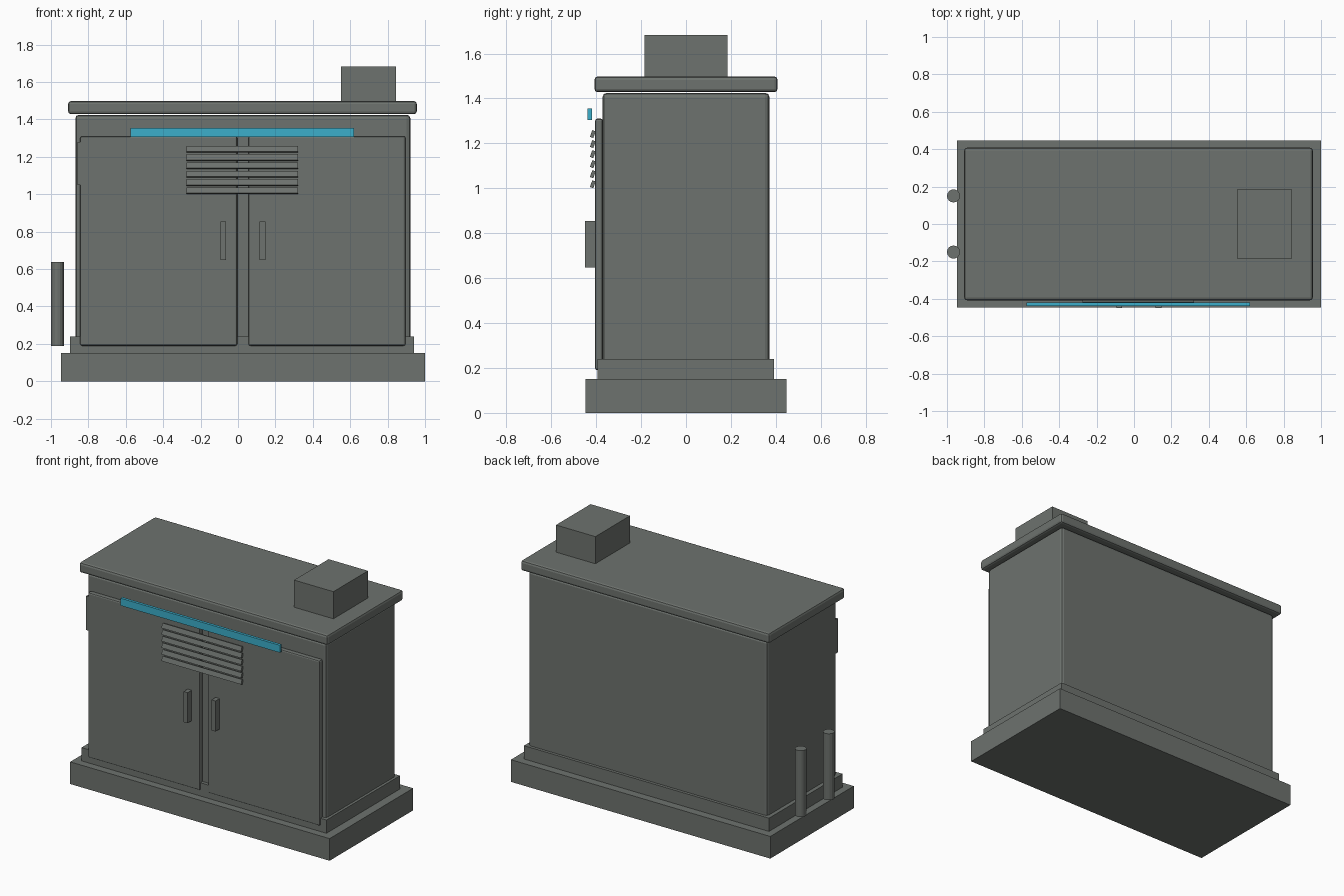
import bpy
import math

cube = bpy.data.objects.get("Cube")
if cube:
    bpy.data.objects.remove(cube, do_unlink=True)


def material(name, color):
    mat = bpy.data.materials.new(name)
    mat.use_nodes = True
    mat.diffuse_color = color
    mat.node_tree.nodes["Principled BSDF"].inputs["Base Color"].default_value = color
    return mat


GREY = material("weathered grey metal", (0.155, 0.17, 0.157, 1))
CYAN = material("cyan light", (0.045, 0.43, 0.6, 1))


def box(name, x, y, z, mat=GREY, bevel=0, segments=2, tilt=0):
    """Box spanning the given (low, high) ranges."""
    spans = (x, y, z)
    bpy.ops.mesh.primitive_cube_add(size=1, location=[(a + b) / 2 for a, b in spans])
    obj = bpy.context.object
    obj.name = name
    obj.scale = [b - a for a, b in spans]
    bpy.ops.object.transform_apply(location=False, rotation=False, scale=True)
    obj.rotation_euler.x = tilt
    obj.data.materials.append(mat)
    if bevel:
        mod = obj.modifiers.new("edge bevel", "BEVEL")
        mod.width = bevel
        mod.segments = segments
    return obj


# Stepped foundation, cabinet body, roof and roof unit
box("foundation", (-0.945, 1.0), (-0.447, 0.447), (0, 0.15))
box("plinth", (-0.897, 0.94), (-0.395, 0.392), (0.15, 0.24))
box("cabinet_body", (-0.87, 0.922), (-0.372, 0.372), (0.2, 1.425), bevel=0.02)
box("roof", (-0.908, 0.956), (-0.408, 0.408), (1.428, 1.498), bevel=0.015)
box("roof_unit", (0.55, 0.845), (-0.185, 0.185), (1.49, 1.682))

# Mirrored doors and handles about the cabinet's centre line
MID = 0.026
for side, word in ((-1, "right"), (1, "left")):
    def span(a, b):
        return tuple(sorted((MID + side * a, MID + side * b)))
    box(f"{word}_door", span(0.03, 0.87), (-0.405, -0.37), (0.19, 1.31), bevel=0.01)
    box(f"{word}_handle", span(0.09, 0.12), (-0.449, -0.4), (0.648, 0.855))

# Hinge plate on the outer edge of the right door
box("hinge_plate", (-0.857, -0.84), (-0.402, -0.365), (1.05, 1.28))

# Tilted louvre slats
for i in range(6):
    z = 1.018 + i * 0.0447
    box(f"vent_slat_{i + 1}", (-0.275, 0.322), (-0.423, -0.407),
        (z - 0.016, z + 0.016), tilt=math.radians(-20))

# Light strip
box("light_strip", (-0.574, 0.62), (-0.438, -0.419), (1.305, 1.355), CYAN)

# Side bollards
for y, word in ((-0.15, "front"), (0.15, "back")):
    bpy.ops.mesh.primitive_cylinder_add(vertices=16, radius=0.035, depth=0.45,
                                        location=(-0.965, y, 0.414))
    post = bpy.context.object
    post.name = f"{word}_bollard"
    post.data.materials.append(GREY)
